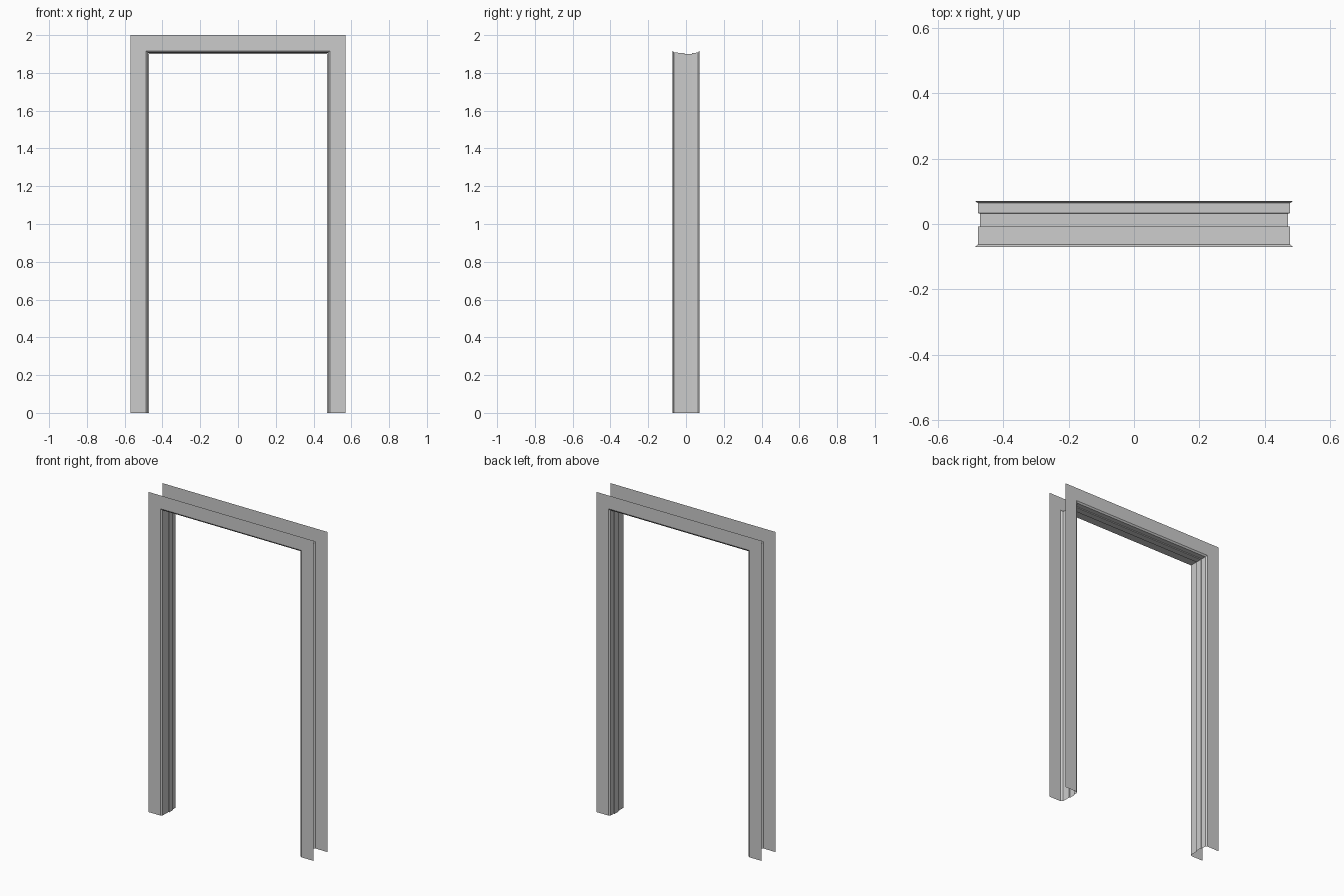
import bpy

if "Cube" in bpy.data.objects:
    bpy.data.objects.remove(bpy.data.objects["Cube"])

HALF_W, TOP = 0.57, 2.0      # outer half width and outer height of the frame
HALF_D = 0.071               # half depth through the wall


def sweep_frame(name, profile):
    """Sweep an open (inset, y) profile round both jambs and the head, mitred."""
    verts, faces = [], []
    for inset, y in profile:
        x, z = HALF_W - inset, TOP - inset
        verts += [(-x, y, 0), (-x, y, z), (x, y, z), (x, y, 0)]
    for i in range(len(profile) - 1):
        for j in range(3):
            a = i * 4 + j
            faces.append((a, a + 1, a + 5, a + 4))
    mesh = bpy.data.meshes.new(name)
    mesh.from_pydata(verts, [], faces)
    mesh.update()
    obj = bpy.data.objects.new(name, mesh)
    bpy.context.collection.objects.link(obj)
    return obj


# Flat sheet trims on the front and back wall faces
sweep_frame("front_trim", [(0.0, -HALF_D), (0.083, -HALF_D)])
sweep_frame("back_trim", [(0.083, HALF_D), (0.0, HALF_D)])

# Lining with bevelled edges and a raised door stop
sweep_frame("lining", [
    (0.083, -HALF_D), (0.093, -0.063), (0.094, -0.008),
    (0.099, -0.007), (0.099, 0.032), (0.094, 0.033),
    (0.093, 0.064), (0.083, HALF_D),
])
